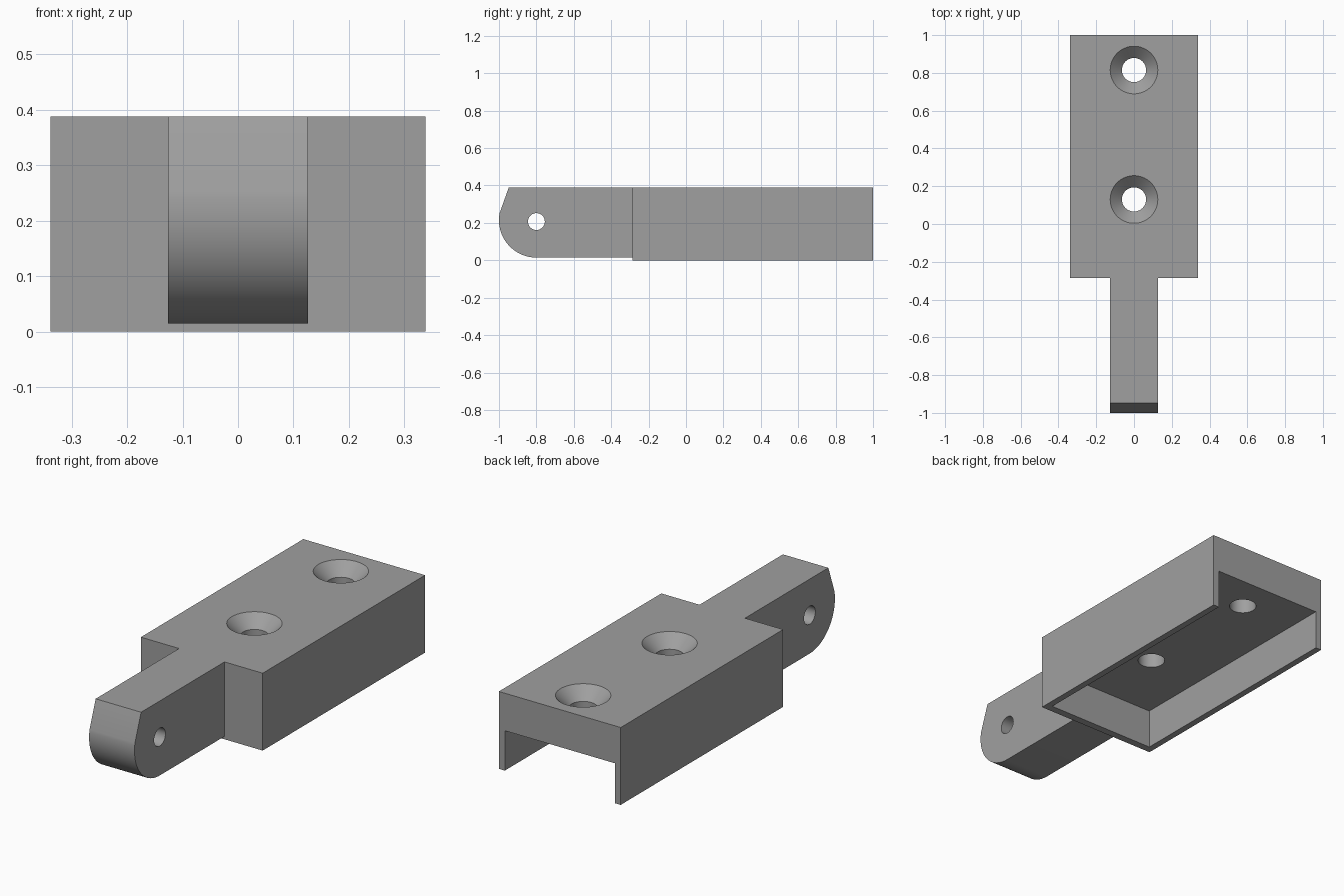
import bpy, bmesh, math

if "Cube" in bpy.data.objects:
    bpy.data.objects.remove(bpy.data.objects["Cube"])

TOP = 0.388            # height of the upper face
FRONT = -0.287         # front of the wide housing

grey = bpy.data.materials.new("mid grey")
grey.diffuse_color = (0.35, 0.35, 0.35, 1)
grey.use_nodes = True
grey.node_tree.nodes["Principled BSDF"].inputs["Base Color"].default_value = grey.diffuse_color


def make(name, bm):
    bmesh.ops.recalc_face_normals(bm, faces=bm.faces)
    mesh = bpy.data.meshes.new(name)
    bm.to_mesh(mesh)
    bm.free()
    mesh.materials.append(grey)
    obj = bpy.data.objects.new(name, mesh)
    bpy.context.collection.objects.link(obj)
    return obj


def box(name, x, y0, y1, z0, z1):
    """Box symmetric in x."""
    return prism(name, x, [(y0, z0), (y1, z0), (y1, z1), (y0, z1)])


def prism(name, x, outline):
    """Side outline (y, z) extruded from -x to x."""
    bm = bmesh.new()
    face = bm.faces.new([bm.verts.new((-x, y, z)) for y, z in outline])
    ext = bmesh.ops.extrude_face_region(bm, geom=[face])
    verts = [g for g in ext["geom"] if isinstance(g, bmesh.types.BMVert)]
    bmesh.ops.translate(bm, verts=verts, vec=(2 * x, 0, 0))
    return make(name, bm)


def lathe(name, profile, location, rotation=(0, 0, 0), n=64):
    """Closed solid from (radius, z) rings."""
    bm = bmesh.new()
    rings = [[bm.verts.new((r * math.cos(2 * math.pi * i / n),
                            r * math.sin(2 * math.pi * i / n), z))
              for i in range(n)] for r, z in profile]
    for a, b in zip(rings, rings[1:]):
        for i in range(n):
            j = (i + 1) % n
            bm.faces.new((a[i], a[j], b[j], b[i]))
    bm.faces.new(rings[0])
    bm.faces.new(rings[-1])
    obj = make(name, bm)
    obj.location, obj.rotation_euler = location, rotation
    return obj


def combine(target, tool, operation):
    bpy.context.view_layer.update()
    mod = target.modifiers.new(operation.lower(), 'BOOLEAN')
    mod.operation, mod.object, mod.solver = operation, tool, 'EXACT'
    bpy.context.view_layer.objects.active = target
    bpy.ops.object.modifier_apply(modifier=mod.name)
    bpy.data.objects.remove(tool, do_unlink=True)


# Wide housing
body = box("bracket_body", 0.338, FRONT, 1.0, 0, TOP)

# Narrow arm with a rounded nose and a sloping upper front
cy, cz, r = -0.8, 0.2145, 0.2
steps = 28
start, end = math.radians(270), math.radians(169)
nose = [(cy + r * math.cos(start + (end - start) * i / steps),
         cz + r * math.sin(start + (end - start) * i / steps))
        for i in range(steps + 1)]
arm = prism("arm", 0.126, nose + [(-0.948, TOP), (FRONT + 0.02, TOP),
                                  (FRONT + 0.02, cz - r)])
combine(body, arm, 'UNION')

# Underside channel, open at the back
combine(body, box("channel_cutter", 0.305, FRONT + 0.038, 1.1, -0.1, 0.2),
        'DIFFERENCE')

# Countersunk screw holes
for y in (0.13, 0.815):
    profile = [(0.064, 0.1), (0.064, TOP - 0.06), (0.126, TOP), (0.126, TOP + 0.05)]
    combine(body, lathe("screw_hole_cutter", profile, (0, y, 0)), 'DIFFERENCE')

# Pivot hole across the arm
combine(body, lathe("pivot_cutter", [(0.045, -0.3), (0.045, 0.3)],
                    (0, cy, 0.207), (0, math.pi / 2, 0)), 'DIFFERENCE')

# Smooth the curved walls and keep the corners crisp
bpy.ops.object.select_all(action='DESELECT')
body.select_set(True)
bpy.context.view_layer.objects.active = body
bpy.ops.object.shade_smooth_by_angle(angle=math.radians(20))
